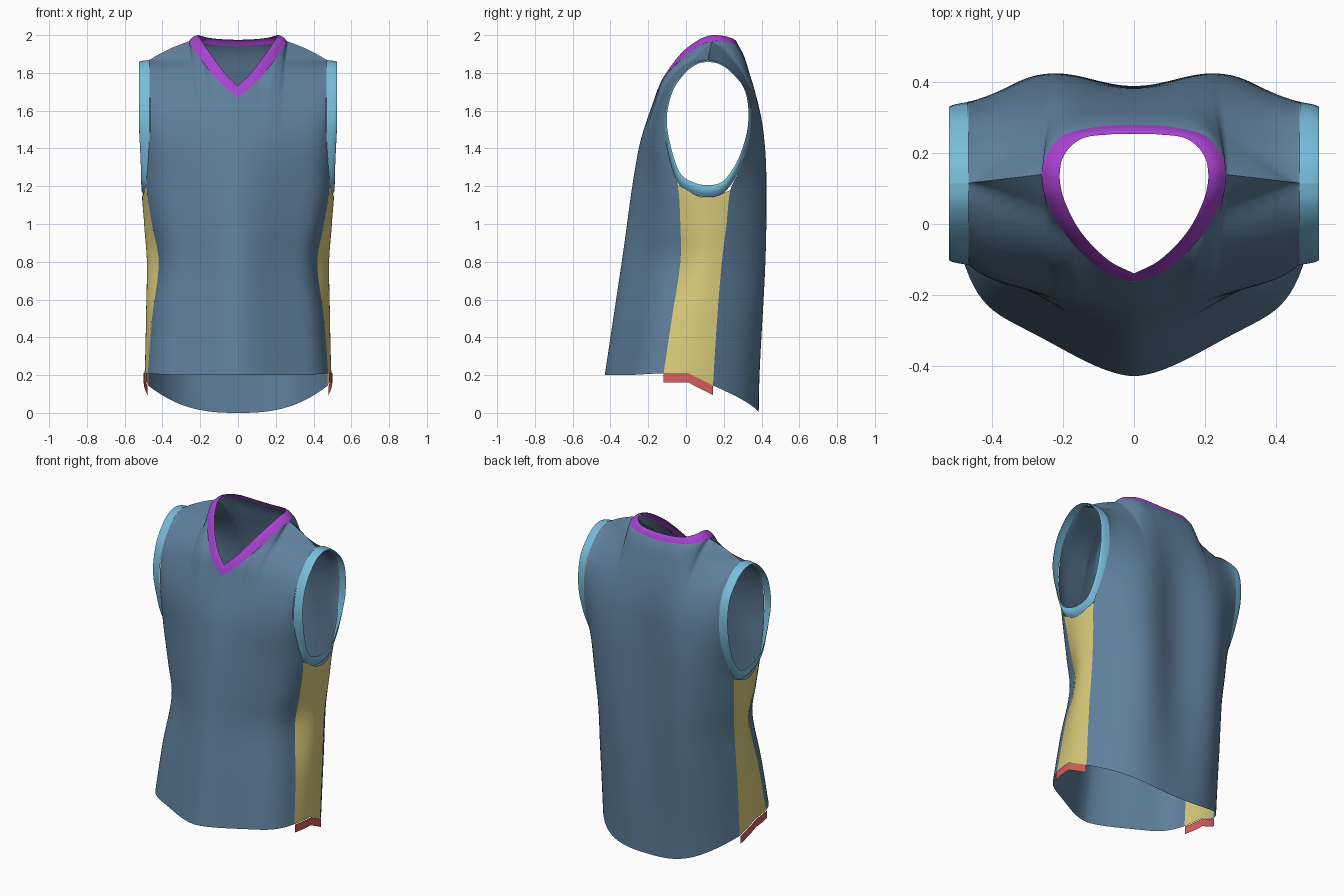
import bpy
import math
from mathutils import Vector

cube = bpy.data.objects.get("Cube")
if cube:
    bpy.data.objects.remove(cube)


def material(name, rgb):
    mat = bpy.data.materials.new(name)
    mat.use_nodes = True
    color = (*rgb, 1)
    mat.diffuse_color = color
    bsdf = mat.node_tree.nodes["Principled BSDF"]
    bsdf.inputs["Base Color"].default_value = color
    bsdf.inputs["Roughness"].default_value = 0.8
    return mat


BLUE = material("slate blue cloth", (0.114, 0.212, 0.332))
YELLOW = material("straw yellow cloth", (0.72, 0.61, 0.2))
CYAN = material("sky blue trim", (0.19, 0.51, 0.72))
PURPLE = material("purple trim", (0.39, 0.055, 0.63))
RED = material("coral red trim", (0.68, 0.115, 0.115))


def smoothstep(t):
    t = min(max(t, 0), 1)
    return t * t * (3 - 2 * t)


def curve(points):
    """Smooth curve through (key, coordinates...) points, clamped at both ends."""
    keys = [p[0] for p in points]
    vals = [Vector(p[1:]) for p in points]
    last = len(keys) - 1

    def slope(i):
        a, b = max(i - 1, 0), min(i + 1, last)
        return (vals[b] - vals[a]) / (keys[b] - keys[a])

    def sample(t):
        t = min(max(t, keys[0]), keys[-1])
        i = 0
        while i < last - 1 and t > keys[i + 1]:
            i += 1
        h = keys[i + 1] - keys[i]
        s = (t - keys[i]) / h
        return (vals[i].lerp(vals[i + 1], smoothstep(s))
                + slope(i) * (h * s * (1 - s) ** 2)
                - slope(i + 1) * (h * s * s * (1 - s)))
    return sample


def sheet(name, func, nu, nv, mat, flip=False):
    """Half of a cloth sheet from func(u, v), mirrored across x."""
    verts = [func(i / nu, j / nv) for j in range(nv + 1) for i in range(nu + 1)]
    faces = []
    for j in range(nv):
        for i in range(nu):
            a = j * (nu + 1) + i
            quad = (a, a + 1, a + nu + 2, a + nu + 1)
            faces.append(quad[::-1] if flip else quad)
    mesh = bpy.data.meshes.new(name)
    mesh.from_pydata(verts, [], faces)
    mesh.materials.append(mat)
    mesh.polygons.foreach_set("use_smooth", [True] * len(faces))
    obj = bpy.data.objects.new(name, mesh)
    bpy.context.collection.objects.link(obj)
    mirror = obj.modifiers.new("mirror", "MIRROR")
    mirror.merge_threshold = 0.0005


# Panel edges along the sides and armholes: z, x, y
front_edge = curve([(.2, .478, -.12), (.5, .455, -.075), (.8, .42, -.03),
                    (1, .455, -.03), (1.21, .485, -.045), (1.4, .472, -.1),
                    (1.55, .465, -.115), (1.7, .468, -.08), (1.8, .47, -.01),
                    (1.85, .472, .06), (1.866, .474, .115)])
back_edge = curve([(.1, .475, .14), (.5, .475, .165), (.8, .472, .19),
                   (1, .485, .215), (1.18, .497, .235), (1.28, .488, .28),
                   (1.45, .475, .335), (1.6, .472, .343), (1.72, .472, .315),
                   (1.81, .472, .24), (1.852, .473, .175), (1.866, .474, .115)])

# Centre lines: z, x, y
front_centre = curve([(.2, 0, -.43), (.8, 0, -.34), (1.4, 0, -.25), (1.67, 0, -.165),
                      (1.78, 0, -.12), (1.9, 0, 0), (2, 0, .14)])
back_centre = curve([(0, 0, .385), (.8, 0, .39), (1.5, 0, .385), (1.65, 0, .37),
                     (1.8, 0, .335), (1.94, 0, .28), (2, 0, .2)])

# Neckline from front centre round to back centre: key, x, y, z
neck_outer = curve([(0, 0, -.165, 1.67), (.18, .1, -.125, 1.755),
                    (.34, .2, -.02, 1.875), (.45, .252, .08, 1.95),
                    (.5, .26, .14, 1.967), (.57, .25, .19, 1.967),
                    (.7, .2, .25, 1.957), (.85, .1, .275, 1.945), (1, 0, .28, 1.94)])
neck_inner = curve([(0, 0, -.14, 1.73), (.18, .075, -.1, 1.805),
                    (.34, .152, -.02, 1.91), (.45, .198, .07, 1.977),
                    (.5, .21, .13, 1.999), (.57, .2, .19, 1.997),
                    (.7, .15, .24, 1.985), (.85, .07, .253, 1.977), (1, 0, .255, 1.975)])
SHOULDER_TIP = Vector((.474, .115, 1.866))


def top_edge(u, back):
    if u <= .5:
        return neck_outer(1 - u if back else u)
    t = 2 * u - 1
    arch = Vector((0, 0, .008 * math.sin(t * math.pi)))
    return neck_outer(.5).lerp(SHOULDER_TIP, t) + arch


def front_surface(u, z):
    x, y = front_edge(z)
    s = .56 * math.sin(u * math.pi / 2) ** 1.7 + .44 * u ** 10
    return Vector((u * x, front_centre(z).y * (1 - s) + y * s, z))


def back_surface(u, z):
    x, y = back_edge(z)
    s = u ** (3.6 + 1.4 * smoothstep(z / 1.2))
    bulge = .04 * math.sin(u * math.pi) ** 2
    bulge *= smoothstep((1.95 - z) / .7) * smoothstep(.25 + z / 1.4) - .15 * smoothstep(1 - z)
    return Vector((u * x, back_centre(z).y * (1 - s) + y * s + bulge, z))


def panel(surface, hem, back):
    """Rows climb from the hem and settle onto the neck and shoulder line."""
    def func(u, v):
        v = 1 - (1 - v) ** 1.6
        top = top_edge(u, back)
        z = hem(u) + (top.z - hem(u)) * v
        return surface(u, z) + (top - surface(u, top.z)) * v ** 11
    return func


# Front and back body panels
sheet("front_panel", panel(front_surface, lambda u: .2 + .01 * u ** 6, False), 40, 52, BLUE)
sheet("back_panel", panel(back_surface, lambda u: .145 * u ** 2.6, True), 40, 52, BLUE, True)


# Side panels with their hem bands
def side_hem(s):
    return .21 - .13 * max(0, s - .5)


def side_point(s, z):
    x, y = front_edge(z).lerp(back_edge(z), s)
    bow = .018 + .014 * math.exp(-((z - .8) / .25) ** 2)
    return Vector((x + bow * math.sin(s * math.pi), y, z))


def side_panel(s, v):
    top = 1.21 - .03 * s - .055 * math.sin(s * math.pi)
    return side_point(s, side_hem(s) + (top - side_hem(s)) * v)


def side_band(s, v):
    return side_point(s, side_hem(s)) + Vector((.005, 0, -.05 * (1 - v)))


sheet("side_panel", side_panel, 12, 32, YELLOW)
sheet("side_hem_band", side_band, 12, 2, RED)


# Collar band
def collar(u, v):
    p = neck_outer(u).lerp(neck_inner(u), v)
    return p + Vector((0, 0, .008 * math.sin(v * math.pi)))


sheet("collar_band", collar, 80, 4, PURPLE)

# Armhole bands, looping from the shoulder down the front and up the back: y, z
ring = [(.115, 1.868), (.055, 1.854), (-.01, 1.803), (-.08, 1.7), (-.115, 1.55),
        (-.1, 1.4), (-.045, 1.22), (.03, 1.16), (.115, 1.142), (.2, 1.165), (.28, 1.28),
        (.335, 1.45), (.343, 1.6), (.315, 1.72), (.24, 1.813), (.175, 1.856), (.115, 1.868)]
armhole = curve([(i / 16, y, z) for i, (y, z) in enumerate(ring)])


def armhole_band(u, v):
    y, z = armhole(u)
    low = max(0, (1.45 - z) / .3)
    outer = Vector((.468 + .02 * low, y, z))
    inner = Vector((.523 - .014 * low, .115 + (y - .115) * .94, 1.528 + (z - 1.5) * .9))
    return outer.lerp(inner, v) + Vector((.012 * math.sin(v * math.pi), 0, 0))


sheet("armhole_band", armhole_band, 64, 5, CYAN)
